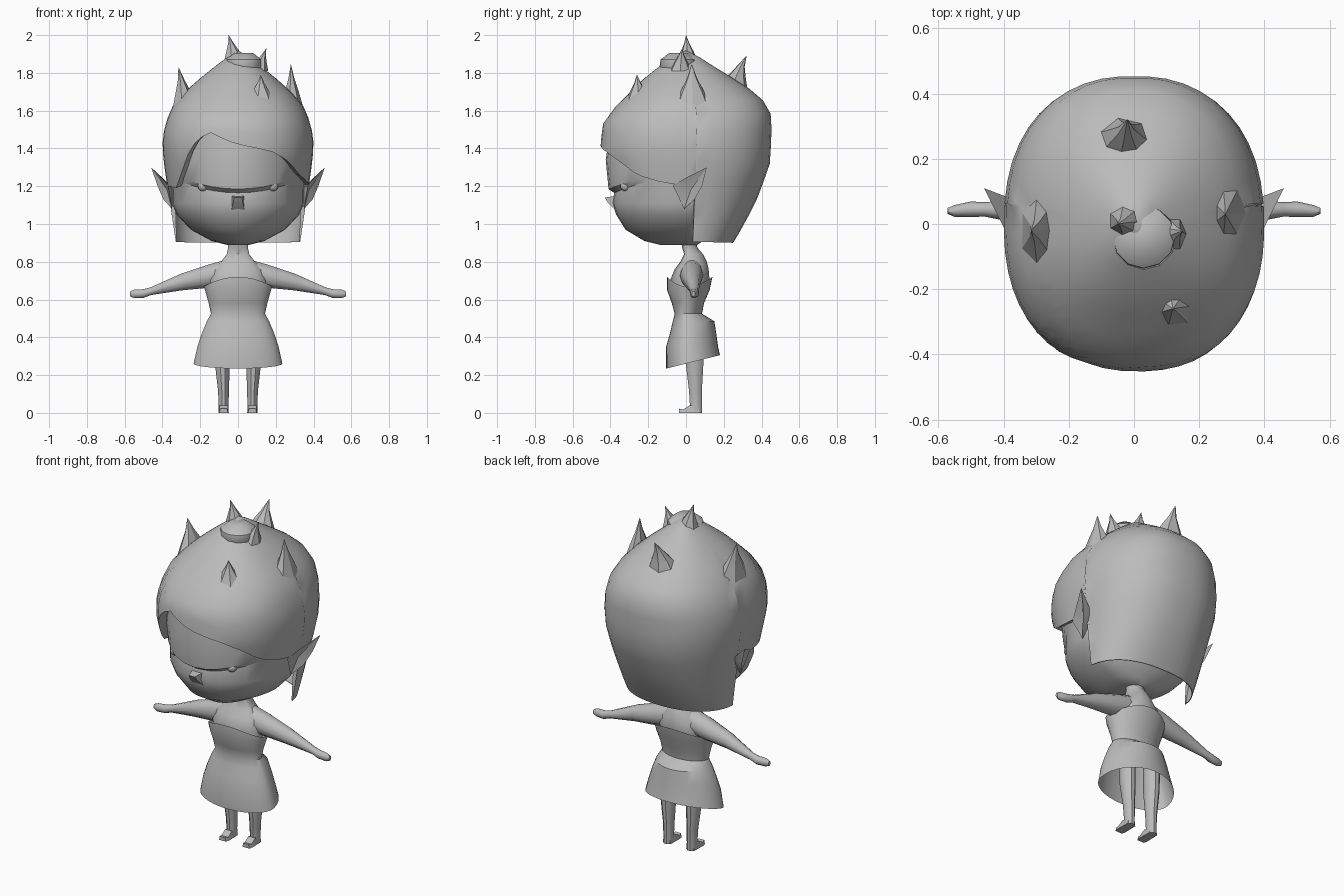
import bpy, bmesh, math
from mathutils import Vector

if "Cube" in bpy.data.objects:
    bpy.data.objects.remove(bpy.data.objects["Cube"])

grey = bpy.data.materials.new("plain grey")
grey.diffuse_color = (0.5, 0.5, 0.5, 1)
grey.use_nodes = True
grey.node_tree.nodes["Principled BSDF"].inputs["Base Color"].default_value = grey.diffuse_color


def finish(name, bm, angle=40):
    bmesh.ops.recalc_face_normals(bm, faces=bm.faces)
    me = bpy.data.meshes.new(name)
    bm.to_mesh(me)
    bm.free()
    me.materials.append(grey)
    ob = bpy.data.objects.new(name, me)
    bpy.context.collection.objects.link(ob)
    bpy.ops.object.select_all(action='DESELECT')
    ob.select_set(True)
    bpy.context.view_layer.objects.active = ob
    bpy.ops.object.shade_smooth_by_angle(angle=math.radians(angle))
    return ob


def loft(name, rings, start=True, end=True, angle=40):
    """Skin closed rings of equal length, with optional end caps."""
    bm = bmesh.new()
    vs = [[bm.verts.new(p) for p in r] for r in rings]
    n = len(rings[0])
    for a, b in zip(vs, vs[1:]):
        for i in range(n):
            j = (i + 1) % n
            bm.faces.new((a[i], a[j], b[j], b[i]))
    if start:
        bm.faces.new(vs[0])
    if end:
        bm.faces.new(vs[-1])
    bmesh.ops.remove_doubles(bm, verts=bm.verts, dist=0.0003)
    return finish(name, bm, angle)


def lerp_table(table, t):
    if t <= table[0][0]:
        return table[0][1:]
    for a, b in zip(table, table[1:]):
        if t <= b[0]:
            k = (t - a[0]) / (b[0] - a[0])
            return [p + (q - p) * k for p, q in zip(a[1:], b[1:])]
    return table[-1][1:]


def oval_point(phi, w, f, b, z, power=2.0):
    """Oval with half width w, front depth f and back depth b."""
    c, s = math.cos(phi), math.sin(phi)
    e = 2 / power
    x = math.copysign(abs(c) ** e, c) * w
    y = math.copysign(abs(s) ** e, s) * (b if s > 0 else f)
    return Vector((x, y, z))


def oval(w, f, b, z, n=32, power=2.0):
    return [oval_point(2 * math.pi * i / n, w, f, b, z, power) for i in range(n)]


# head with a bowed brow ridge
head = [(.06, .14, .06, .89), (.14, .22, .09, .91), (.25, .32, .14, .97),
        (.325, .37, .18, 1.05), (.35, .39, .2, 1.11), (.352, .38, .2, 1.165),
        (.355, .41, .2, 1.185), (.36, .425, .22, 1.34), (.34, .40, .2, 1.5),
        (.25, .3, .2, 1.62), (.05, .05, .05, 1.67)]
rings = [oval(*h) for h in head]
for ring in rings[5:7]:
    for p in ring:
        p.z += .08 * (p.x / .35) ** 2
loft("head", rings, angle=30)

# nose
loft("nose", [[Vector((-.035, -.37, 1.07)), Vector((.035, -.37, 1.07)),
               Vector((.035, -.36, 1.15)), Vector((-.035, -.36, 1.15))],
              [Vector((-.025, -.415, 1.115)), Vector((.025, -.415, 1.115)),
               Vector((.02, -.43, 1.14)), Vector((-.02, -.43, 1.14))]])

# hair shell: outline by height, lower edge by angle (-90 is the front)
shape = [(.9, .33, .30, .25), (1.0, .345, .34, .31), (1.14, .362, .385, .38),
         (1.22, .378, .405, .41), (1.32, .392, .437, .445), (1.38, .398, .455, .449),
         (1.45, .40, .45, .452), (1.53, .385, .44, .455), (1.62, .35, .375, .445),
         (1.7, .28, .295, .36), (1.76, .215, .235, .27), (1.82, .14, .16, .17),
         (1.87, .075, .09, .095), (1.92, 0, 0, 0)]
edge = [(-186, .905), (-185, 1.2), (-165, 1.2), (-150, 1.19), (-140, 1.25),
        (-125, 1.41), (-110, 1.49), (-90, 1.42), (-65, 1.38), (-50, 1.33),
        (-35, 1.26), (-15, 1.22), (5, 1.2), (6, .905), (90, .9), (174, .905)]
angles = [5, 6] + list(range(14, 175, 8)) + [174, 175] + list(range(182, 361, 7)) + [362]
rows = [0, .06, .14, .23, .32, .41, .5, .59, .67, .74, .8, .86, .91, .96, 1]


def hair_point(deg, t):
    low = lerp_table(edge, deg if deg < 174.5 else deg - 360)[0]
    z = low + (1.92 - low) * t
    w, f, b = lerp_table(shape, z)
    return oval_point(math.radians(deg), w, f, b, z, 2.3)


rings = [[hair_point(d, t) for d in angles] for t in rows]
lip = []
for d, p in zip(angles, rings[0]):
    front = d > 174.5 or d < 5.5
    k = .9 if front else .985
    lip.append(Vector((p.x * k, p.y * k, p.z + (.015 if front else 0))))
loft("hair", [lip] + rings, False, False, 35)


# hair tufts: base centre, base radii, tip
def tuft(name, base, radii, tip, lean=.45, n=7):
    base, tip = Vector(base), Vector(tip)
    rings = []
    for k, size in ((0, 1), (.38, .62), (.7, .25), (1, .01)):
        c = base.lerp(tip, k)
        c.x += (base.x - tip.x) * lean * k * (1 - k)
        c.y += (base.y - tip.y) * lean * k * (1 - k)
        rings.append([c + Vector((math.cos(a) * radii[0] * size,
                                  math.sin(a) * radii[1] * size, 0))
                      for a in [2 * math.pi * i / n for i in range(n)]])
    loft(name, rings, angle=20)


tuft("tuft_left", (-.28, -.02, 1.60), (.075, .14), (-.315, -.02, 1.83))
tuft("tuft_right", (.285, .035, 1.60), (.065, .11), (.28, .03, 1.845))
tuft("tuft_front", (.12, -.25, 1.64), (.08, .075), (.12, -.26, 1.79))
tuft("tuft_back", (-.03, .24, 1.70), (.10, .09), (-.02, .32, 1.89))
tuft("tuft_top", (-.02, .01, 1.86), (.06, .055), (-.05, 0, 2.0))
tuft("tuft_crown", (.11, -.03, 1.81), (.05, .06), (.15, -.02, 1.93))
loft("crown_bun", [[p + Vector((.03, -.04, 0)) for p in oval(r, r, r, z, 12)]
                   for r, z in ((.08, 1.80), (.10, 1.83), (.095, 1.87), (.05, 1.905))])

# torso and neck
loft("torso", [oval(*r, n=16) for r in (
    (.13, .06, .09, .58), (.155, .085, .125, .70), (.13, .06, .12, .76),
    (.09, .03, .11, .80), (.06, .01, .09, .84), (.052, .02, .06, .875),
    (.055, .03, .05, .93))])

# dress with a dipped top edge and a slanted open hem
rings = [oval(*r) for r in (
    (.235, .105, .18, .26), (.215, .105, .17, .35), (.192, .085, .16, .42),
    (.165, .07, .15, .485), (.143, .06, .085, .525), (.155, .075, .095, .58),
    (.175, .10, .125, .65), (.18, .10, .14, .67))]
for p in rings[0]:
    p.z = .261 + .25 * p.y
for p in rings[-1]:
    p.z += .05 * (1 - (p.x / .18) ** 2)
loft("dress", rings, False, False, 35)

for side, s in (("left", -1), ("right", 1)):
    # eye
    bm = bmesh.new()
    bmesh.ops.create_uvsphere(bm, u_segments=16, v_segments=10, radius=.027)
    bmesh.ops.translate(bm, verts=bm.verts, vec=(s * .185, -.32, 1.2))
    finish("eye_" + side, bm)

    # pointed ear with a hollow front
    bm = bmesh.new()
    rim = [(.37, -.07, 1.205), (.41, .01, 1.25), (.46, .11, 1.30),
           (.425, .085, 1.2), (.395, .045, 1.13), (.35, -.01, 1.08)]
    vs = [bm.verts.new((s * x, y, z)) for x, y, z in rim]
    hollow = bm.verts.new((s * .375, .025, 1.18))
    root = bm.verts.new((s * .33, .06, 1.18))
    for i in range(6):
        for hub in (hollow, root):
            bm.faces.new((vs[i], vs[(i + 1) % 6], hub))
    finish("ear_" + side, bm, 25)

    # arm and mitten hand
    arm = [(.06, .03, .745, .06, .07), (.15, .03, .725, .062, .065),
           (.3, .035, .693, .043, .047), (.46, .045, .645, .022, .022),
           (.5, .045, .632, .024, .024), (.55, .04, .63, .018, .023),
           (.572, .04, .63, .009, .014)]
    loft("arm_" + side, [[Vector((s * x, y + ry * math.cos(a), z + rz * math.sin(a)))
                          for a in [math.pi * i / 5 for i in range(10)]]
                         for x, y, z, ry, rz in arm])

    # leg, tapering to the ankle
    leg = [(.085, .045, .043, .05, .42), (.083, .045, .04, .05, .27),
           (.077, .05, .029, .036, .12), (.076, .052, .026, .033, .04),
           (.076, .052, .027, .033, 0)]
    loft("leg_" + side, [[Vector((s * x, y, 0)) + p for p in oval(rx, ry, ry, z, 10)]
                         for x, y, rx, ry, z in leg])

    # foot
    foot = [(.07, .026, .03), (.02, .027, .04), (-.015, .028, .018), (-.036, .022, .022)]
    loft("foot_" + side, [[Vector((s * .076 - w, y, 0)), Vector((s * .076 + w, y, 0)),
                           Vector((s * .076 + w * .8, y, h)), Vector((s * .076 - w * .8, y, h))]
                          for y, w, h in foot])
